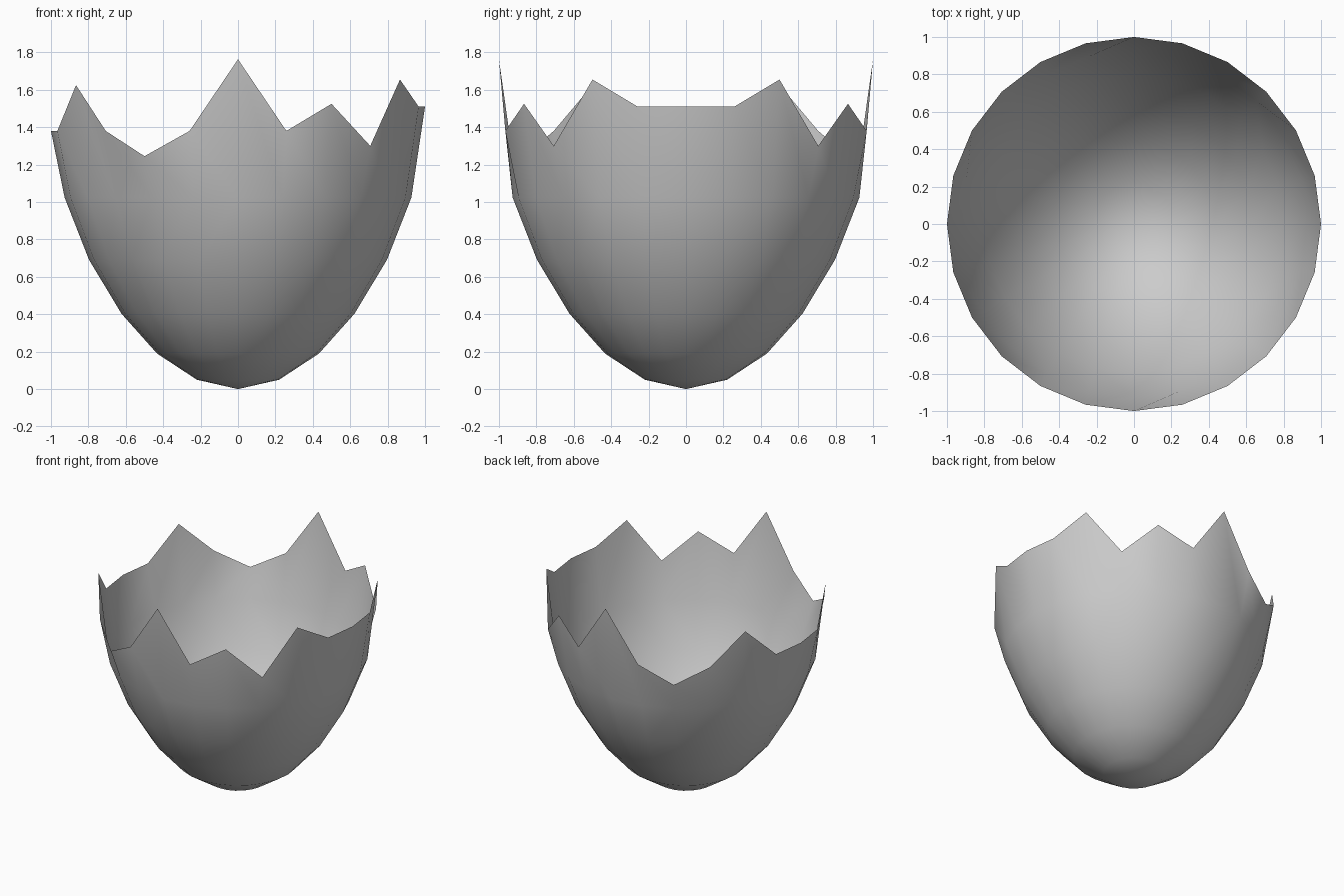
import bpy, bmesh, math

if "Cube" in bpy.data.objects:
    bpy.data.objects.remove(bpy.data.objects["Cube"])

SEG = 24
# Bowl profile (radius, height) above the bottom tip
PROFILE = [(0.22, 0.05), (0.433, 0.19), (0.623, 0.403), (0.797, 0.692), (0.927, 1.024)]
# Jagged rim heights from +x round to -x; the other half mirrors across y
RIM = [1.51, 1.51, 1.655, 1.30, 1.525, 1.38, 1.763, 1.38, 1.245, 1.38, 1.625, 1.38, 1.38]

bm = bmesh.new()


def ring(radius, heights):
    return [bm.verts.new((radius * math.cos(math.tau * i / SEG),
                          radius * math.sin(math.tau * i / SEG), heights[i]))
            for i in range(SEG)]


rings = [ring(r, [z] * SEG) for r, z in PROFILE]
rings.append(ring(1.0, [RIM[min(i, SEG - i)] for i in range(SEG)]))

# Rounded bottom
tip = bm.verts.new((0, 0, 0))
for i in range(SEG):
    bm.faces.new((tip, rings[0][(i + 1) % SEG], rings[0][i]))

# Shell wall, with the broken rim band split into triangles
for low, high in zip(rings, rings[1:]):
    for i in range(SEG):
        j = (i + 1) % SEG
        if high is rings[-1]:
            bm.faces.new((low[i], low[j], high[i]))
            bm.faces.new((low[j], high[j], high[i]))
        else:
            bm.faces.new((low[i], low[j], high[j], high[i]))

for face in bm.faces:
    face.smooth = True

mesh = bpy.data.meshes.new("broken_eggshell")
bm.to_mesh(mesh)
bm.free()
shell = bpy.data.objects.new("broken_eggshell", mesh)
bpy.context.collection.objects.link(shell)
